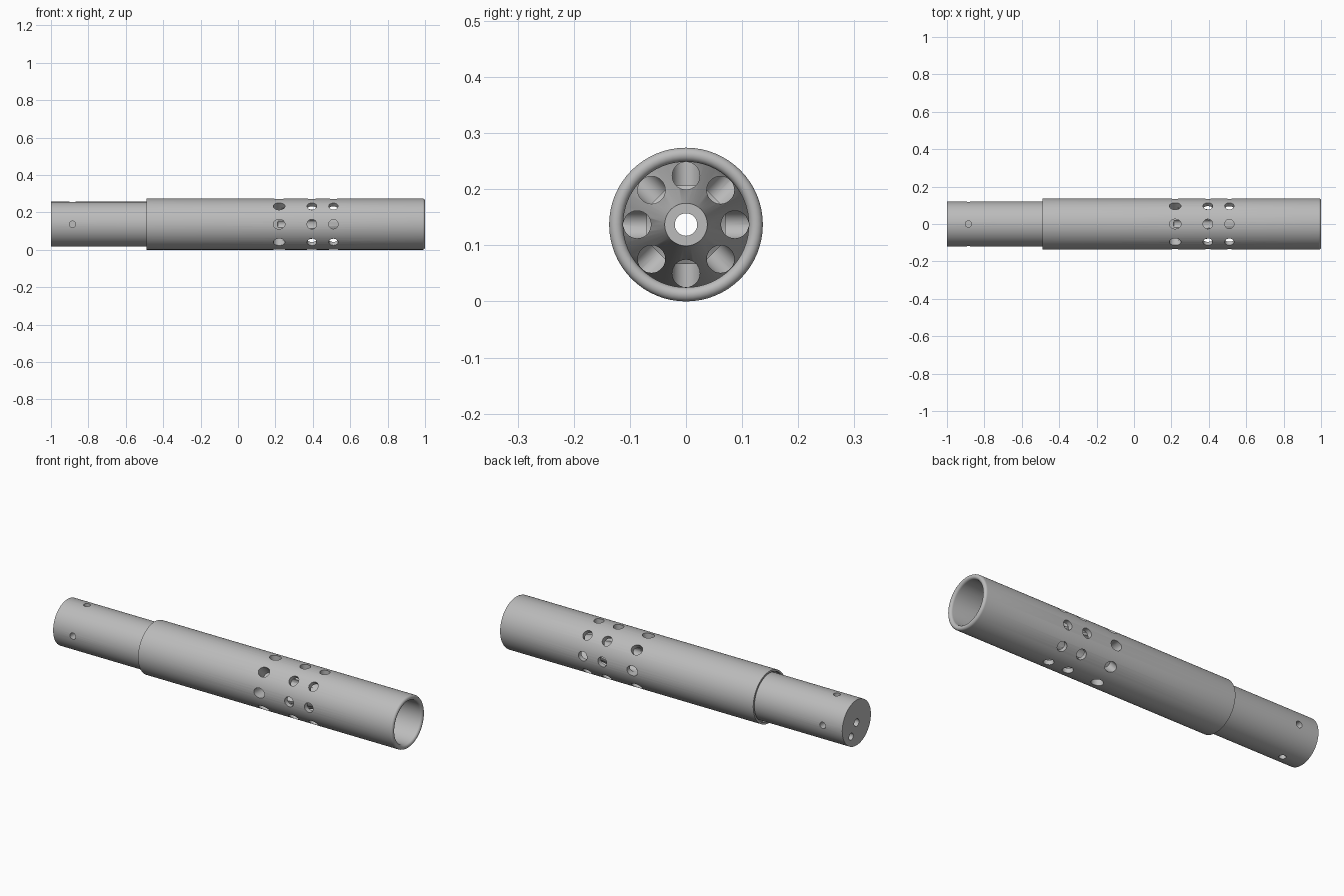
import bpy, bmesh, math
from mathutils import Matrix, Vector

if "Cube" in bpy.data.objects:
    bpy.data.objects.remove(bpy.data.objects["Cube"], do_unlink=True)

AXIS_Z = 0.137          # height of the long axis
SLEEVE_R, BORE_R, STEM_R = 0.137, 0.112, 0.12

steel = bpy.data.materials.new("brushed grey")
steel.use_nodes = True
grey = (0.5, 0.5, 0.5, 1)
steel.diffuse_color = grey
steel.node_tree.nodes["Principled BSDF"].inputs["Base Color"].default_value = grey


def revolve(bm, profile, steps, matrix=Matrix(), closed=False):
    """Turn (x, radius) points about the x axis into a solid."""
    part = bmesh.new()
    verts = [part.verts.new((x, 0, r)) for x, r in profile]
    pairs = list(zip(verts, verts[1:]))
    if closed:
        pairs.append((verts[-1], verts[0]))
    edges = [part.edges.new(p) for p in pairs]
    bmesh.ops.spin(part, geom=verts + edges, cent=(0, 0, 0), axis=(1, 0, 0),
                   angle=math.tau, steps=steps, use_merge=True)
    bmesh.ops.remove_doubles(part, verts=part.verts, dist=1e-5)
    bmesh.ops.recalc_face_normals(part, faces=part.faces)
    part.transform(matrix)
    mesh = bpy.data.meshes.new("turned_part")
    part.to_mesh(mesh)
    part.free()
    bm.from_mesh(mesh)
    bpy.data.meshes.remove(mesh)


def make_object(name, bm):
    mesh = bpy.data.meshes.new(name)
    bm.to_mesh(mesh)
    bm.free()
    mesh.materials.append(steel)
    obj = bpy.data.objects.new(name, mesh)
    obj.location.z = AXIS_Z
    bpy.context.collection.objects.link(obj)
    return obj


def drill(start, end, r, point=0.0):
    """Profile of a drill that runs from its tip at start to end."""
    return [(start, 0), (start + point, r), (end, r), (end, 0)]


def radial_ring(x, r, count, depth, stretch=1.0):
    """Cutter: drills pointing at the axis, spaced round it."""
    bm = bmesh.new()
    for i in range(count):
        turn = Matrix.Rotation(math.tau * i / count, 4, 'X')
        place = Matrix.Translation((x, 0, 0)) @ Matrix.Diagonal((stretch, 1, 1, 1))
        up = Matrix.Rotation(-math.pi / 2, 4, 'Y')
        revolve(bm, drill(depth, 0.2, r), 24, turn @ place @ up)
    return make_object("drill_ring", bm)


def axial_drills(spots, start, end, r, point):
    """Cutter: drills parallel to the axis at the given (y, z) spots."""
    bm = bmesh.new()
    for y, z in spots:
        revolve(bm, drill(start, end, r, point), 28, Matrix.Translation((0, y, z)))
    return make_object("axial_drills", bm)


def cut(obj, cutter):
    cutter.hide_render = True
    mod = obj.modifiers.new("holes", 'BOOLEAN')
    mod.object, mod.operation, mod.solver = cutter, 'DIFFERENCE', 'EXACT'
    bpy.ops.object.select_all(action='DESELECT')
    bpy.context.view_layer.objects.active = obj
    obj.select_set(True)
    bpy.ops.object.modifier_apply(modifier=mod.name)
    bpy.data.objects.remove(cutter, do_unlink=True)


# outer sleeve with a fully rounded mouth and a shallow rear recess
rim = (SLEEVE_R - BORE_R) / 2
mouth = [(1 - rim + rim * math.sin(a), BORE_R + rim + rim * math.cos(a))
         for a in (math.pi * i / 10 for i in range(11))]
bm = bmesh.new()
revolve(bm, [(-0.49, 0.127), (-0.49, SLEEVE_R)] + mouth
        + [(-0.47, BORE_R), (-0.47, 0.127)], 64, closed=True)
sleeve = make_object("outer_sleeve", bm)

# stem and conical nozzle, bored through the centre
bm = bmesh.new()
revolve(bm, [(-1, 0.02), (-1, STEM_R), (-0.471, STEM_R), (-0.471, BORE_R),
             (0.25, BORE_R), (0.6, 0.038), (0.6, 0.02)], 64, closed=True)
stem = make_object("stem_and_nozzle", bm)

# three rings of vents in the sleeve
for x, r, stretch in ((0.22, 0.026, 1.2), (0.395, 0.026, 1), (0.51, 0.025, 1)):
    cut(sleeve, radial_ring(x, r, 8, 0.09, stretch))

# ports in the nozzle that meet the rear ring of vents
ports = [(0.087 * math.cos(math.tau * i / 8), 0.087 * math.sin(math.tau * i / 8))
         for i in range(8)]
cut(stem, axial_drills(ports, 0.2, 0.7, 0.0246, 0.015))
cut(stem, radial_ring(0.22, 0.026, 8, 0.07, 1.2))

# fixing holes in the stem and an off-centre hole in its end
cut(stem, radial_ring(-0.885, 0.017, 4, 0.08))
cut(stem, axial_drills([(0.045, -0.057)], -1.1, -0.93, 0.018, 0))

for obj in (sleeve, stem):
    bpy.ops.object.select_all(action='DESELECT')
    bpy.context.view_layer.objects.active = obj
    obj.select_set(True)
    bpy.ops.object.shade_smooth_by_angle(angle=math.radians(30))
